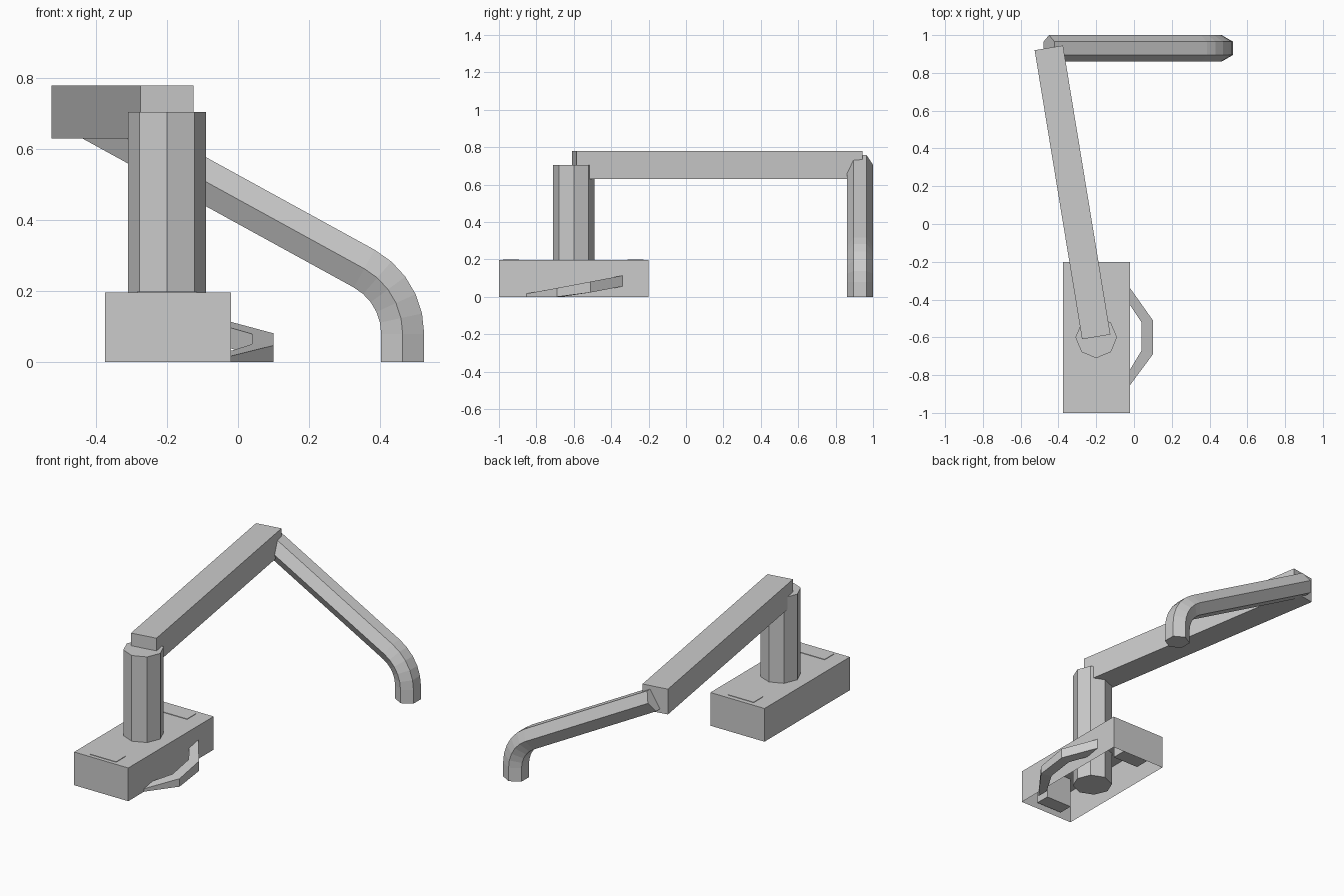
import bpy, bmesh
from math import sin, cos, pi, atan2, hypot
from mathutils import Vector

if "Cube" in bpy.data.objects:
    bpy.data.objects.remove(bpy.data.objects["Cube"])


def mesh_object(name, verts, faces):
    bm = bmesh.new()
    vs = [bm.verts.new(v) for v in verts]
    for f in faces:
        bm.faces.new([vs[i] for i in f])
    bmesh.ops.recalc_face_normals(bm, faces=bm.faces)
    me = bpy.data.meshes.new(name)
    bm.to_mesh(me)
    bm.free()
    ob = bpy.data.objects.new(name, me)
    bpy.context.collection.objects.link(ob)
    return ob


def loft(name, rings):
    """Skin equal-sized closed rings and cap both ends."""
    n = len(rings[0])
    faces = [(r * n + i, r * n + (i + 1) % n, (r + 1) * n + (i + 1) % n, (r + 1) * n + i)
             for r in range(len(rings) - 1) for i in range(n)]
    faces += [tuple(range(n)), tuple(range((len(rings) - 1) * n, len(rings) * n))]
    return mesh_object(name, [v for ring in rings for v in ring], faces)


def box(name, x0, x1, y0, y1, z0, z1):
    ring = [(x0, y0), (x1, y0), (x1, y1), (x0, y1)]
    return loft(name, [[(x, y, z) for x, y in ring] for z in (z0, z1)])


# base: hollow box, open underneath
base = box("base", -0.375, -0.02, -1.0, -0.2, 0, 0.197)
bm = bmesh.new()
bm.from_mesh(base.data)
bottom = [f for f in bm.faces if f.calc_center_median().z < 0.01]
bmesh.ops.delete(bm, geom=bottom, context='FACES_ONLY')
bm.to_mesh(base.data)
bm.free()

# blocks inside the base that just break through its top
for i, y in enumerate((-0.935, -0.27)):
    box(f"base_block_{i + 1}", -0.285, -0.115, y - 0.043, y + 0.043, 0.02, 0.2)

# octagonal post
loft("post", [[(-0.2 + 0.11 * cos(k * pi / 4), -0.6 + 0.11 * sin(k * pi / 4), z)
               for k in range(8)] for z in (0, 0.705)])

# horizontal arm
a, b = Vector((-0.2, -0.5975)), Vector((-0.451, 0.9325))
d = (b - a).normalized()
side = Vector((d.y, -d.x)) * 0.076
loft("arm", [[(p.x + s * side.x, p.y + s * side.y, z)
              for s, z in ((-1, 0.63), (1, 0.63), (1, 0.78), (-1, 0.78))] for p in (a, b)])

# hexagonal spout: sloping run, bend, short drop
R, cx, cz = 0.21, 0.254, 0.08
slope = 29 * pi / 180
start = pi / 2 - slope
path = [(-0.45, 0.706, start)]
for k in range(6):
    t = start * (1 - k / 5)
    path.append((cx + R * cos(t), cz + R * sin(t), t))
path.append((cx + R, 0, 0))
rings = []
for x, z, t in path:
    ring = []
    for k in range(6):
        u, v = 0.07 * sin(k * pi / 3), 0.07 * cos(k * pi / 3)
        ring.append((x + u * cos(t), 0.93 + v, z + u * sin(t)))
    rings.append(ring)
loft("spout", rings)

# tilted handle strap on the right of the base
outer = [(-0.05, -0.892), (0.1, -0.69), (0.1, -0.51), (-0.05, -0.298)]
inner = [(-0.05, -0.82), (0.04, -0.67), (0.04, -0.52), (-0.05, -0.385)]
rings = []
for o, i in zip(outer, inner):
    ring = []
    for (x, y), low in ((o, 1), (o, 0), (i, 0), (i, 1)):
        top = max(0.01, 0.015 + 0.19 * (y + 0.86))
        ring.append((x, y, max(0, top - 0.058) if low else top))
    rings.append(ring)
loft("handle", rings)
